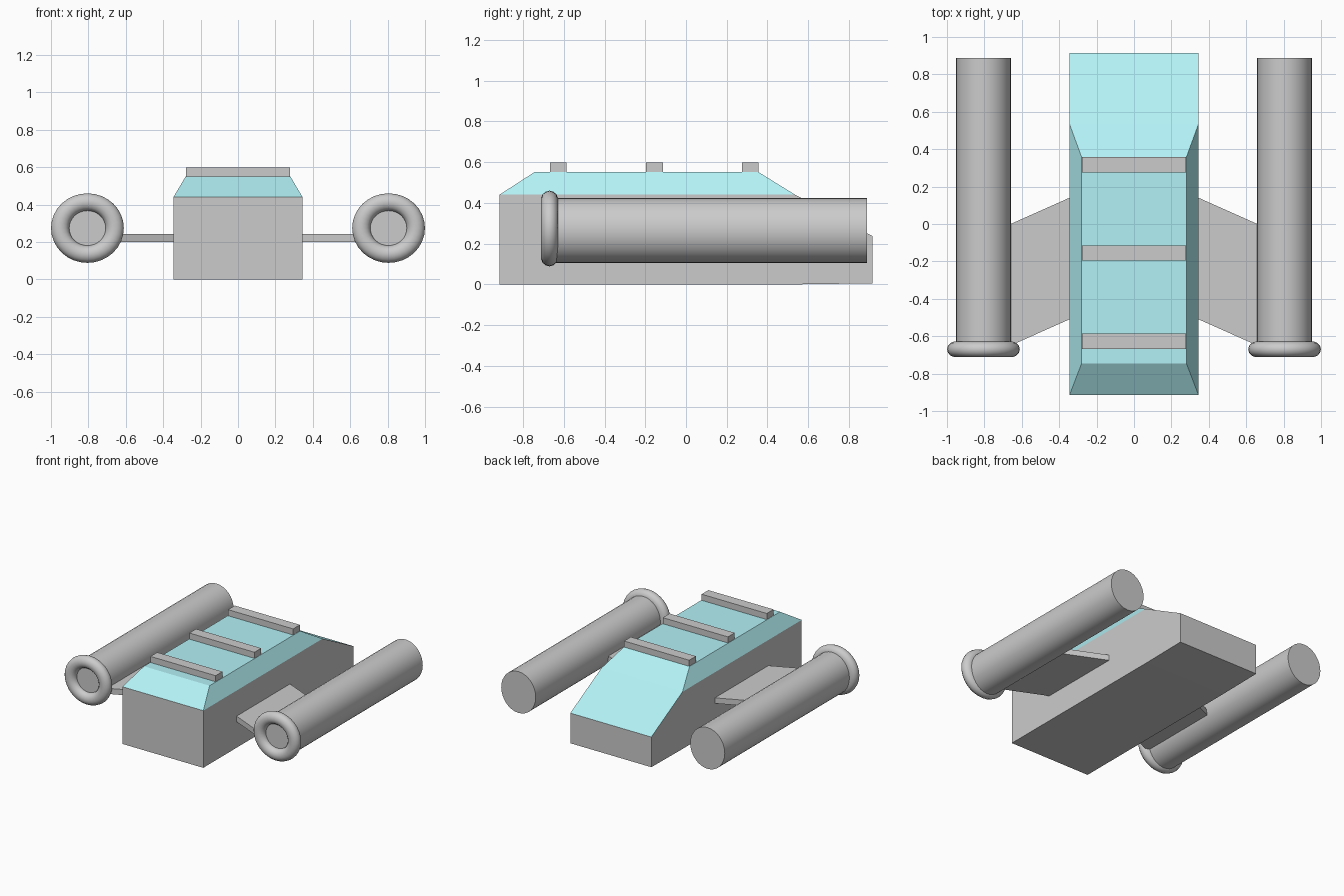
import bpy, bmesh, math

if "Cube" in bpy.data.objects:
    bpy.data.objects.remove(bpy.data.objects["Cube"])

cyan = bpy.data.materials.new("cyan_glass")
cyan.diffuse_color = (0.45, 0.88, 0.92, 1)
cyan.use_nodes = True
cyan.node_tree.nodes["Principled BSDF"].inputs["Base Color"].default_value = cyan.diffuse_color
grey = bpy.data.materials.new("grey_hull")


def mesh_object(name, verts, faces, mats=()):
    me = bpy.data.meshes.new(name)
    me.from_pydata(verts, [], faces)
    for m in mats:
        me.materials.append(m)
    bm = bmesh.new()
    bm.from_mesh(me)
    bmesh.ops.recalc_face_normals(bm, faces=bm.faces)
    bm.to_mesh(me)
    bm.free()
    ob = bpy.data.objects.new(name, me)
    bpy.context.collection.objects.link(ob)
    return ob


def prism(name, pts_a, pts_b, mats=()):
    """Join two matching outlines into a closed solid."""
    n = len(pts_a)
    faces = [tuple(range(n)), tuple(range(n, 2 * n))]
    faces += [(i, (i + 1) % n, (i + 1) % n + n, i + n) for i in range(n)]
    return mesh_object(name, list(pts_a) + list(pts_b), faces, mats)


# Hull: side profile extruded across x, with a cyan sloping rear panel
W = 0.345
profile = [(-0.915, 0), (0.55, 0), (0.915, 0.005), (0.915, 0.237), (0.535, 0.44), (-0.915, 0.44)]
hull = prism("hull", [(-W, y, z) for y, z in profile], [(W, y, z) for y, z in profile], (grey, cyan))
hull.data.polygons[2 + 3].material_index = 1

# Canopy: tapered cyan top, open underneath where it sits on the hull
base = [(-W, -0.915, 0.44), (W, -0.915, 0.44), (W, 0.535, 0.44), (-W, 0.535, 0.44)]
top = [(-0.28, -0.745, 0.55), (0.28, -0.745, 0.55), (0.28, 0.357, 0.55), (-0.28, 0.357, 0.55)]
mesh_object("canopy", base + top,
            [(4, 5, 6, 7)] + [(i, (i + 1) % 4, (i + 1) % 4 + 4, i + 4) for i in range(4)], (cyan,))

# Cross bars over the canopy
for i, y in enumerate((-0.627, -0.155, 0.316)):
    bpy.ops.mesh.primitive_cube_add(size=1, location=(0, y, 0.572))
    bar = bpy.context.object
    bar.name = f"cross_bar_{i + 1}"
    bar.scale = (0.555, 0.082, 0.05)

# Struts, engine tubes and intake rings on both sides
for s, side in ((-1, "left"), (1, "right")):
    outline = [(0.33, 0.147), (0.68, -0.009), (0.68, -0.659), (0.33, -0.503)]
    prism(f"{side}_strut", [(s * x, y, 0.2) for x, y in outline],
          [(s * x, y, 0.243) for x, y in outline])

    y0, y1 = -0.67, 0.888
    bpy.ops.mesh.primitive_cylinder_add(vertices=32, radius=1, depth=1,
                                        location=(s * 0.805, (y0 + y1) / 2, 0.264),
                                        rotation=(math.pi / 2, 0, 0))
    tube = bpy.context.object
    tube.name = f"{side}_engine_tube"
    tube.scale = (0.147, 0.159, y1 - y0)
    bpy.ops.object.shade_smooth_by_angle(angle=math.radians(35))

    bpy.ops.mesh.primitive_torus_add(major_segments=32, minor_segments=14,
                                     major_radius=0.146, minor_radius=0.0485,
                                     location=(s * 0.805, -0.67, 0.274),
                                     rotation=(math.pi / 2, 0, 0))
    ring = bpy.context.object
    ring.name = f"{side}_intake_ring"
    ring.scale = (1, 0.955, 0.88)
    bpy.ops.object.shade_smooth_by_angle(angle=math.radians(40))
